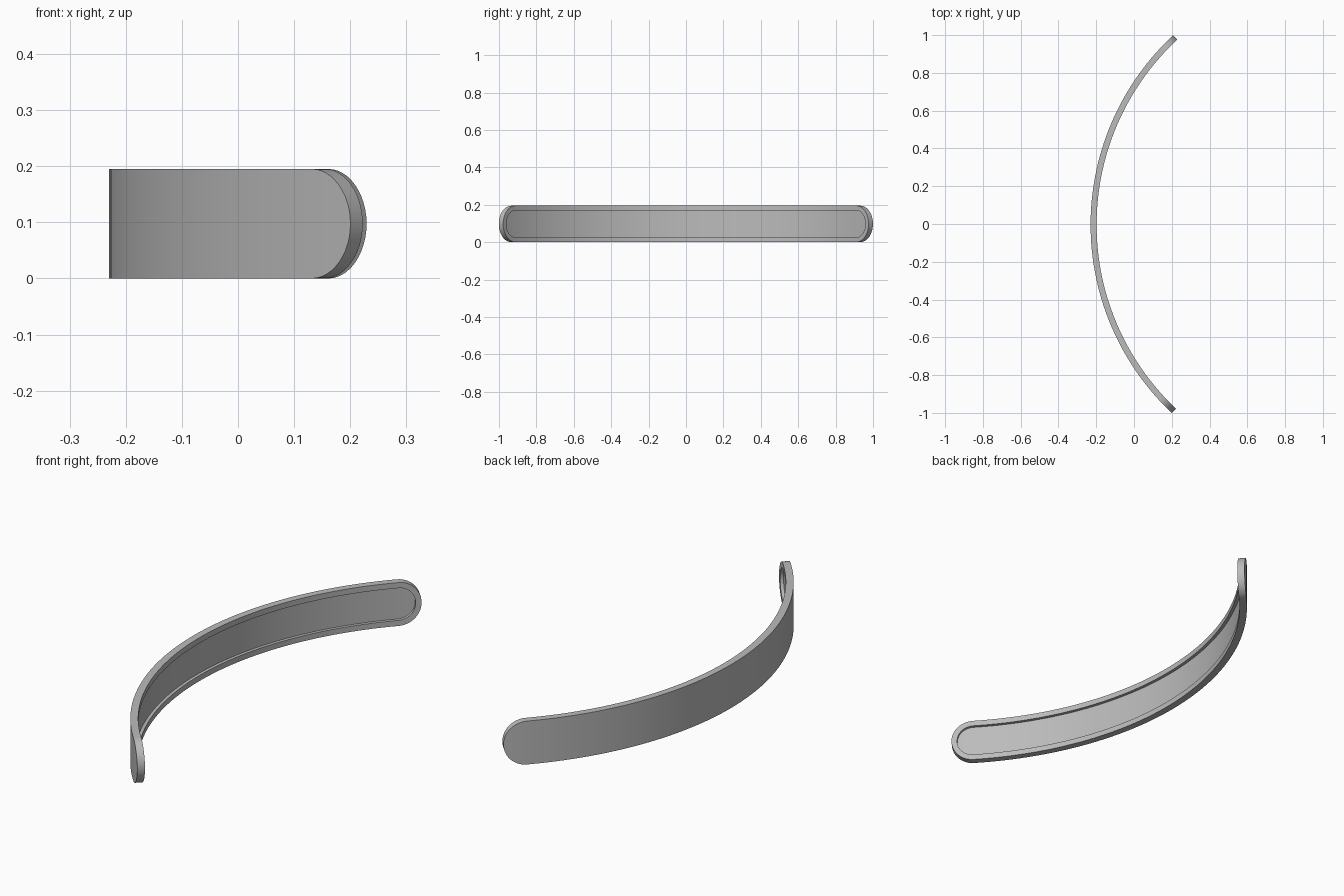
import bpy
import bmesh
from math import sin, cos, pi, radians
from mathutils import Matrix

cube = bpy.data.objects.get("Cube")
if cube:
    bpy.data.objects.remove(cube, do_unlink=True)

RADIUS = 1.37            # convex face radius
HALF_ANGLE = radians(46.9)
HALF_LENGTH = RADIUS * HALF_ANGLE
HEIGHT = 0.195
THICKNESS = 0.032
RIM = 0.025
RECESS = 0.014
CAP_STEPS, SPAN_STEPS = 12, 56

grey = bpy.data.materials.new("plain grey")
grey.use_nodes = True
grey.diffuse_color = (0.5, 0.5, 0.5, 1)
grey.node_tree.nodes["Principled BSDF"].inputs["Base Color"].default_value = (0.5, 0.5, 0.5, 1)


def stadium(inset):
    """Round-ended outline as (distance along strip, height) pairs."""
    r = HEIGHT / 2 - inset
    straight = HALF_LENGTH - HEIGHT / 2
    cap = [(straight + r * sin(a), r * cos(a))
           for a in (pi / 2 * i / CAP_STEPS for i in range(CAP_STEPS + 1))]
    left = [(-s, h) for s, h in reversed(cap)]
    span = [(straight * (2 * i / SPAN_STEPS - 1), r) for i in range(1, SPAN_STEPS)]
    top = left + span + cap
    return top + [(s, -h) for s, h in reversed(top[1:-1])]


def bent_loop(bm, inset, depth):
    """Wrap the outline around the arc at a given depth from the convex face."""
    r = RADIUS - depth
    return [bm.verts.new((RADIUS - 0.23 - r * cos(s / RADIUS),
                          r * sin(s / RADIUS), HEIGHT / 2 + h))
            for s, h in stadium(inset)]


def fill(bm, loop):
    """Close an outline with upright strips between its top and bottom edges."""
    n = len(loop)
    for i in range(n // 2):
        corners = [loop[i], loop[i + 1], loop[-(i + 1)], loop[-i]]
        bm.faces.new(list(dict.fromkeys(corners)))


# Curved strip: convex face, outer wall, rim, recess wall and recess floor
bm = bmesh.new()
loops = [bent_loop(bm, 0, 0),
         bent_loop(bm, 0, THICKNESS),
         bent_loop(bm, RIM, THICKNESS),
         bent_loop(bm, RIM, THICKNESS - RECESS)]
for a, b in zip(loops, loops[1:]):
    for i in range(len(a)):
        bm.faces.new((a[i - 1], a[i], b[i], b[i - 1]))
fill(bm, loops[0])
fill(bm, loops[-1])

# Very slight turn of the whole strip
bmesh.ops.rotate(bm, verts=bm.verts, cent=(0, 0, 0), matrix=Matrix.Rotation(-0.0035, 3, "Z"))
bmesh.ops.recalc_face_normals(bm, faces=bm.faces)

mesh = bpy.data.meshes.new("curved_handle")
bm.to_mesh(mesh)
bm.free()
mesh.materials.append(grey)
handle = bpy.data.objects.new("curved_handle", mesh)
bpy.context.collection.objects.link(handle)

bpy.ops.object.select_all(action="DESELECT")
handle.select_set(True)
bpy.context.view_layer.objects.active = handle
bpy.ops.object.shade_smooth_by_angle(angle=radians(30))
